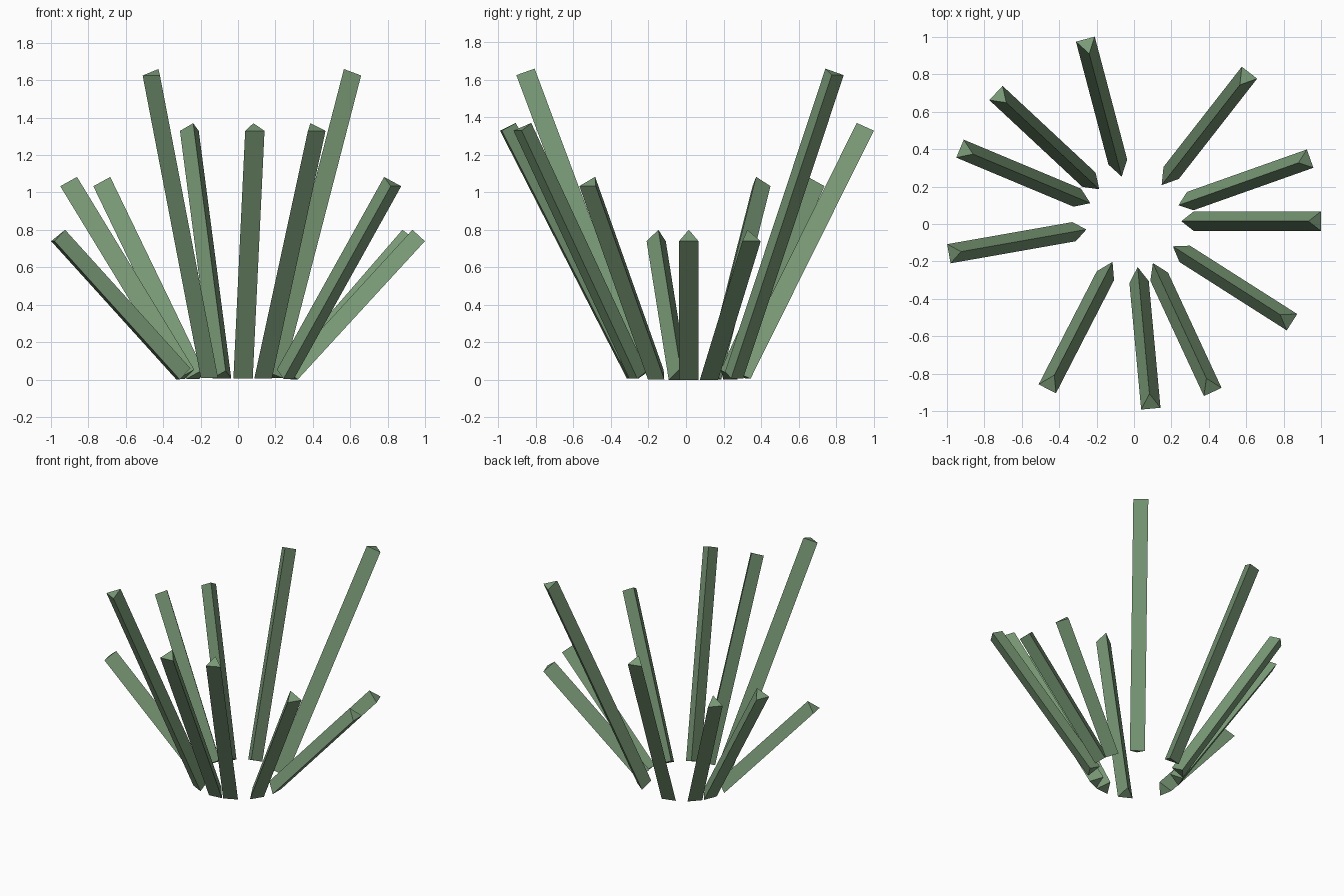
import bpy
from math import radians, sin, cos
from mathutils import Matrix, Vector

if "Cube" in bpy.data.objects:
    bpy.data.objects.remove(bpy.data.objects["Cube"])

green = bpy.data.materials.new("grass_green")
green.diffuse_color = (0.19, 0.32, 0.18, 1)
green.use_nodes = True
green.node_tree.nodes["Principled BSDF"].inputs["Base Color"].default_value = green.diffuse_color

CENTRE = Vector((-0.003, 0.015, 0.02))
BASE_RADIUS, REACH, THICKNESS = 0.30, 0.68, 0.06

# rise of the blades -> compass angles at which they grow
tiers = {
    0.74: (0, 19.5, 190),
    1.03: (137, 157.3, 327.5),
    1.323: (104.8, 275.3, 294.9),
    1.617: (52, 242.8),
}


def blade(angle, rise):
    """Three-sided rod leaning outwards, with its ridge on the inner, upper side."""
    a = radians(angle)
    out = Vector((cos(a), sin(a), 0))
    stem = out * REACH + Vector((0, 0, rise))
    axis = stem.normalized()
    side = axis.cross(out).normalized()
    ridge = side.cross(axis)
    if ridge.z < 0:
        ridge = -ridge
    frame = Matrix((ridge.cross(axis), ridge, axis)).transposed().to_4x4()
    frame.translation = CENTRE + out * BASE_RADIUS + stem / 2
    bpy.ops.mesh.primitive_cylinder_add(vertices=3, radius=THICKNESS, depth=stem.length)
    ob = bpy.context.object
    ob.name = "grass_blade"
    ob.matrix_world = frame
    ob.data.materials.append(green)


# ring of grass blades
for rise, angles in tiers.items():
    for angle in angles:
        blade(angle, rise)
